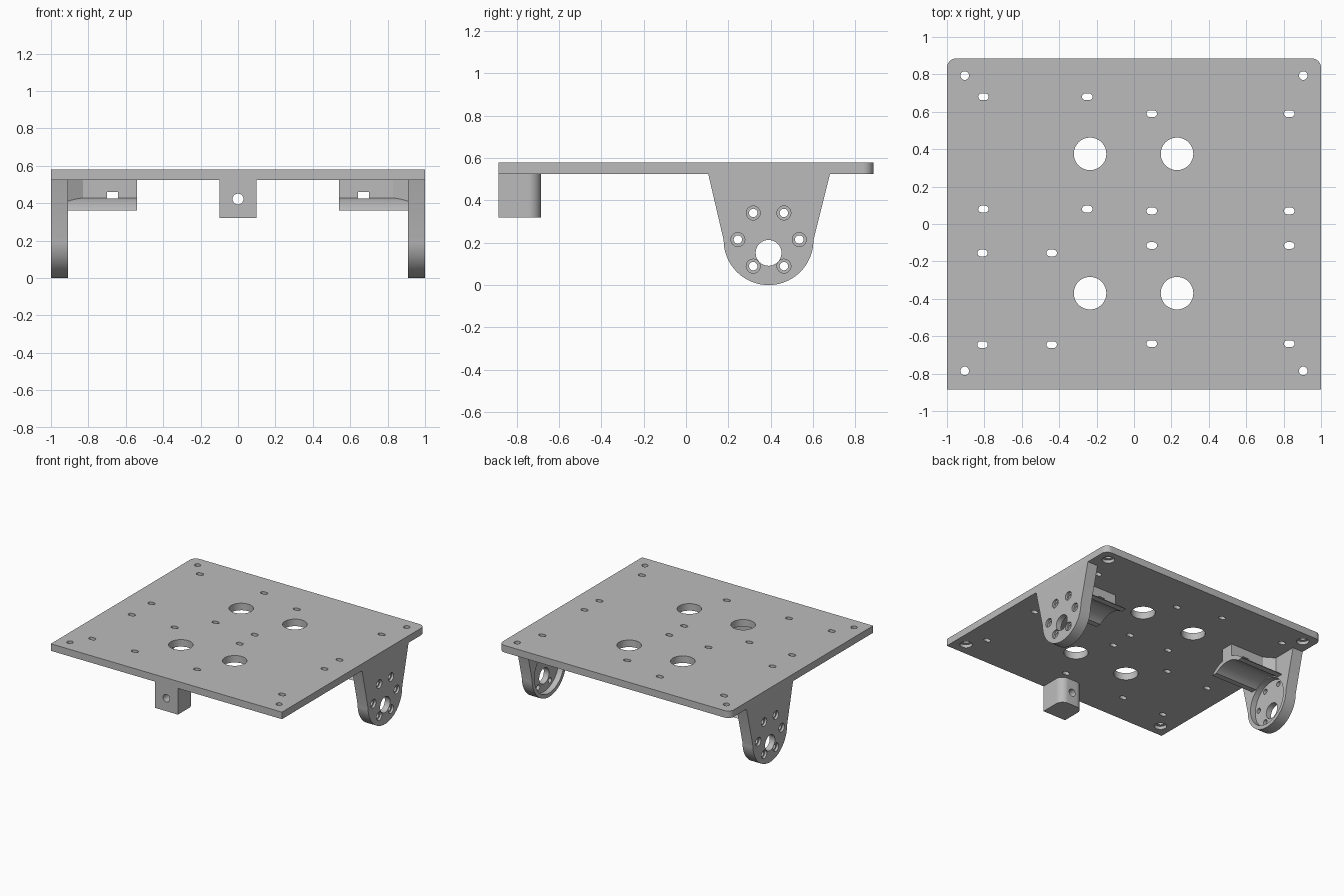
import bpy, bmesh, math
from mathutils import Vector

if "Cube" in bpy.data.objects:
    bpy.data.objects.remove(bpy.data.objects["Cube"])

grey = bpy.data.materials.new("plain grey")
grey.use_nodes = True
grey.diffuse_color = (0.5, 0.5, 0.5, 1)
grey.node_tree.nodes["Principled BSDF"].inputs["Base Color"].default_value = (0.5, 0.5, 0.5, 1)


def arc(cx, cy, r, start, end, n=32):
    """Points along an arc, angles in degrees."""
    angles = [math.radians(start + (end - start) * i / n) for i in range(n + 1)]
    return [(cx + r * math.cos(a), cy + r * math.sin(a)) for a in angles]


def circle(cx, cy, r, n=32):
    return arc(cx, cy, r, 0, 360, n)[:-1]


def slot(cx, cy, w, h):
    """Rounded slot, long in its first direction."""
    r, d = h / 2, (w - h) / 2
    return arc(cx + d, cy, r, -90, 90, 8) + arc(cx - d, cy, r, 90, 270, 8)


def rect(x0, y0, x1, y1):
    return [(x0, y0), (x1, y0), (x1, y1), (x0, y1)]


def prism(name, outline, axis, lo, hi):
    """Extrude an outline along an axis: z uses (x, y), x uses (y, z), y uses (x, z)."""
    place = {"x": lambda a, b, t: (t, a, b),
             "y": lambda a, b, t: (a, t, b),
             "z": lambda a, b, t: (a, b, t)}[axis]
    bm = bmesh.new()
    face = bm.faces.new([bm.verts.new(place(a, b, lo)) for a, b in outline])
    new = bmesh.ops.extrude_face_region(bm, geom=[face])["geom"]
    step = Vector(place(0, 0, hi - lo))
    bmesh.ops.translate(bm, verts=[v for v in new if isinstance(v, bmesh.types.BMVert)], vec=step)
    bmesh.ops.recalc_face_normals(bm, faces=bm.faces)
    mesh = bpy.data.meshes.new(name)
    bm.to_mesh(mesh)
    bm.free()
    mesh.materials.append(grey)
    obj = bpy.data.objects.new(name, mesh)
    bpy.context.collection.objects.link(obj)
    return obj


def apply_modifiers(obj):
    bpy.context.view_layer.update()
    graph = bpy.context.evaluated_depsgraph_get()
    mesh = bpy.data.meshes.new_from_object(obj.evaluated_get(graph))
    obj.modifiers.clear()
    obj.data = mesh


def cut(obj, outlines, axis, lo, hi, operation="DIFFERENCE"):
    """Boolean the part with a prism for every outline."""
    tools = [prism("cutter", o, axis, lo, hi) for o in outlines]
    for tool in tools:
        tool.hide_render = True
        mod = obj.modifiers.new("cut", "BOOLEAN")
        mod.operation, mod.object, mod.solver = operation, tool, "EXACT"
    apply_modifiers(obj)
    for tool in tools:
        bpy.data.objects.remove(tool)


def finish(obj, mirrored=False):
    if mirrored:
        obj.modifiers.new("mirror", "MIRROR").use_mirror_merge = False
        apply_modifiers(obj)
    bpy.ops.object.select_all(action="DESELECT")
    obj.select_set(True)
    bpy.context.view_layer.objects.active = obj
    bpy.ops.object.shade_smooth_by_angle(angle=math.radians(30))


# Base plate with rounded back corners
BOTTOM, TOP, DEPTH = 0.525, 0.58, 0.885
plate_outline = ([(-1, -DEPTH), (1, -DEPTH)]
                 + arc(0.95, DEPTH - 0.05, 0.05, 0, 90, 10)
                 + arc(-0.95, DEPTH - 0.05, 0.05, 90, 180, 10))
plate = prism("base_plate", plate_outline, "z", BOTTOM, TOP)

# Cable holes and mounting slots
holes = [circle(x, y, 0.087, 48) for x in (-0.235, 0.23) for y in (-0.37, 0.375)]
slot_groups = [((-0.805, -0.25), (0.68, 0.08)),
               ((0.095, 0.83), (0.59, 0.07, -0.115, -0.64)),
               ((-0.81, -0.44), (-0.155, -0.645))]
for xs, ys in slot_groups:
    holes += [slot(x, y, 0.056, 0.036) for x in xs for y in ys]
corners = [(x, y) for x in (-0.905, 0.905) for y in (-0.785, 0.793)]
holes += [circle(x, y, 0.023, 20) for x, y in corners]
cut(plate, holes, "z", 0.4, 0.7)
cut(plate, [circle(x, y, 0.045, 24) for x, y in corners], "z", 0.4, 0.55)
finish(plate)

# Side brackets: tapered plates with a round lower end
CY, CZ = 0.39, 0.212
bracket_outline = [(0.68, BOTTOM), (0.105, BOTTOM)] + arc(CY, CZ, 0.212, 180, 360, 40)
bracket = prism("motor_bracket", bracket_outline, "x", 0.91, 1.0)
cut(bracket, [circle(CY, CZ, 0.182, 64)], "x", 0.8, 0.955)
screws = [arc(CY, CZ + 0.003, 0.145, a, a, 1)[0] for a in range(0, 360, 60)]
cut(bracket, [circle(CY, 0.152, 0.061, 40)] + [circle(y, z, 0.02, 20) for y, z in screws],
    "x", 0.8, 1.1)
cut(bracket, [circle(y, z, 0.033, 24) for y, z in screws], "x", 0.982, 1.1)
finish(bracket, mirrored=True)

# Motor saddles: a curved shell under a rib that flares towards the bracket
shell = arc(CY, CZ, 0.222, 42, 138, 32) + arc(CY, CZ, 0.19, 129, 51, 32)
saddle = prism("motor_saddle", shell, "x", 0.54, 0.91)
rib = [(0.54, CY - 0.05), (0.83, CY - 0.05), (0.91, CY - 0.1),
       (0.91, CY + 0.1), (0.83, CY + 0.05), (0.54, CY + 0.05)]
cut(saddle, [rib], "z", 0.4, BOTTOM, "UNION")
cut(saddle, [circle(CY, CZ, 0.19, 96)], "x", 0.5, 0.909)
cut(saddle, [rect(0.642, 0.425, 0.7, 0.46)], "y", 0.1, 0.7)
finish(saddle, mirrored=True)

# Front caster block with rounded back corners and a cross hole
block_outline = ([(-0.1, -DEPTH), (0.1, -DEPTH)]
                 + arc(0.04, -0.745, 0.06, 0, 90, 12)
                 + arc(-0.04, -0.745, 0.06, 90, 180, 12))
block = prism("front_block", block_outline, "z", 0.32, BOTTOM)
cut(block, [circle(0, 0.422, 0.029, 28)], "y", -1, -0.6)
finish(block)
